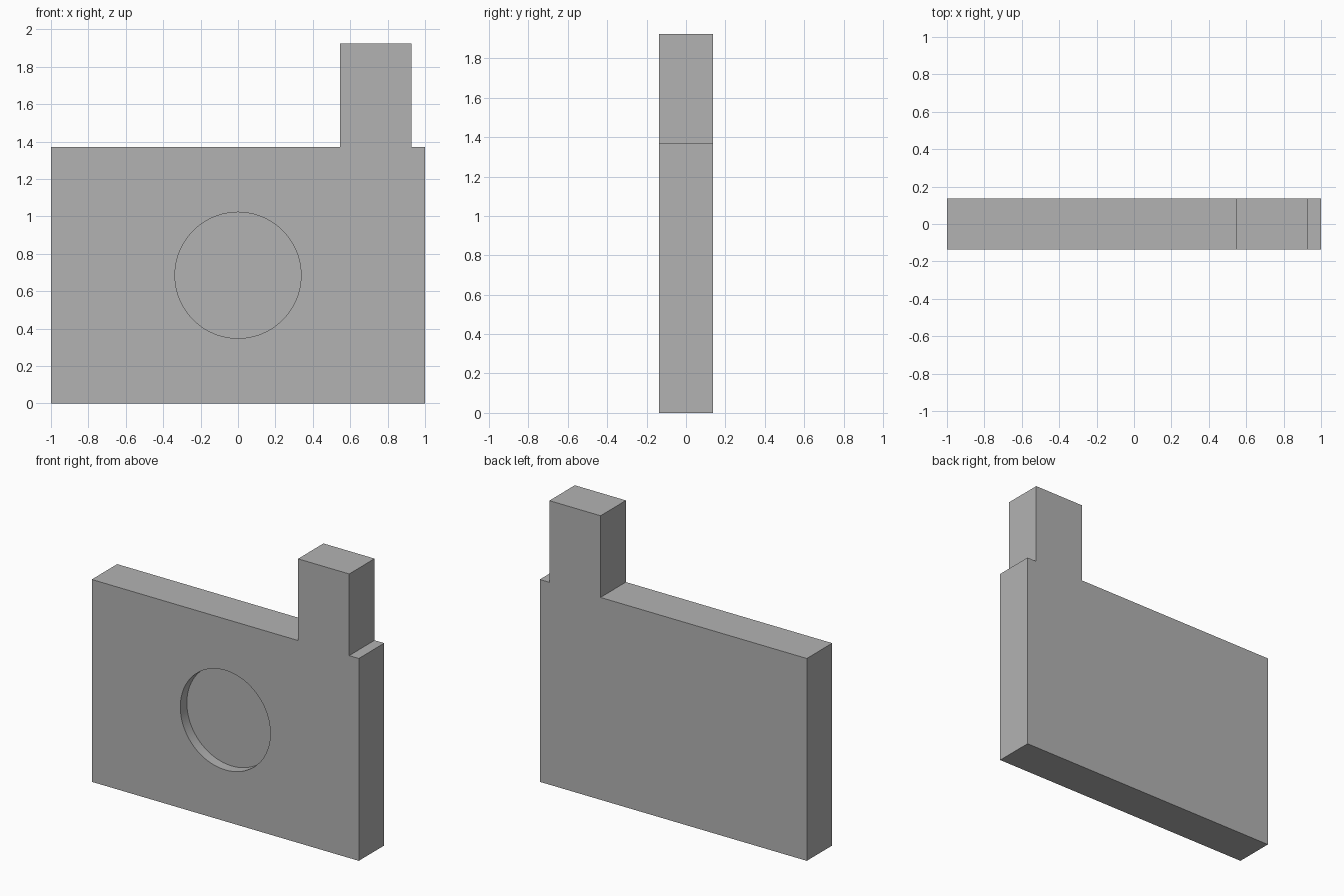
import bpy, bmesh, math
from mathutils import Matrix

cube = bpy.data.objects.get("Cube")
if cube:
    bpy.data.objects.remove(cube, do_unlink=True)

DEPTH = 0.272          # thickness of the plate
BODY_TOP = 1.37
TOWER_TOP = 1.923
RECESS_RADIUS = 0.337
RECESS_DEPTH = 0.07

grey = bpy.data.materials.new("plain grey")
grey.use_nodes = True
colour = (0.45, 0.45, 0.45, 1)
grey.diffuse_color = colour
grey.node_tree.nodes["Principled BSDF"].inputs["Base Color"].default_value = colour


def make_object(name, bm):
    bmesh.ops.recalc_face_normals(bm, faces=bm.faces)
    mesh = bpy.data.meshes.new(name)
    bm.to_mesh(mesh)
    bm.free()
    mesh.materials.append(grey)
    obj = bpy.data.objects.new(name, mesh)
    bpy.context.collection.objects.link(obj)
    return obj


# Plate with tower: one silhouette extruded front to back
outline = [(-1, 0), (1, 0), (1, BODY_TOP), (0.928, BODY_TOP), (0.928, TOWER_TOP),
           (0.545, TOWER_TOP), (0.545, BODY_TOP), (-1, BODY_TOP)]
bm = bmesh.new()
front = bm.faces.new([bm.verts.new((x, -DEPTH / 2, z)) for x, z in outline])
extruded = bmesh.ops.extrude_face_region(bm, geom=[front], use_keep_orig=True)
back_verts = [v for v in extruded["geom"] if isinstance(v, bmesh.types.BMVert)]
bmesh.ops.translate(bm, verts=back_verts, vec=(0, DEPTH, 0))
plate = make_object("plate_with_tower", bm)

# Cutter for the round recess, centred on the front surface
bm = bmesh.new()
placement = (Matrix.Translation((0, -DEPTH / 2, BODY_TOP / 2))
             @ Matrix.Rotation(math.pi / 2, 4, "X"))
bmesh.ops.create_cone(bm, cap_ends=True, segments=96, radius1=RECESS_RADIUS,
                      radius2=RECESS_RADIUS, depth=RECESS_DEPTH * 2, matrix=placement)
cutter = make_object("recess_cutter", bm)
cutter.hide_render = True

# Cut the recess, then drop the cutter
cut = plate.modifiers.new("round_recess", "BOOLEAN")
cut.operation = "DIFFERENCE"
cut.solver = "EXACT"
cut.object = cutter
bpy.ops.object.select_all(action="DESELECT")
plate.select_set(True)
bpy.context.view_layer.objects.active = plate
bpy.ops.object.modifier_apply(modifier=cut.name)
bpy.data.objects.remove(cutter, do_unlink=True)

# Smooth recess wall with crisp edges elsewhere
bpy.ops.object.shade_smooth_by_angle(angle=math.radians(30))
